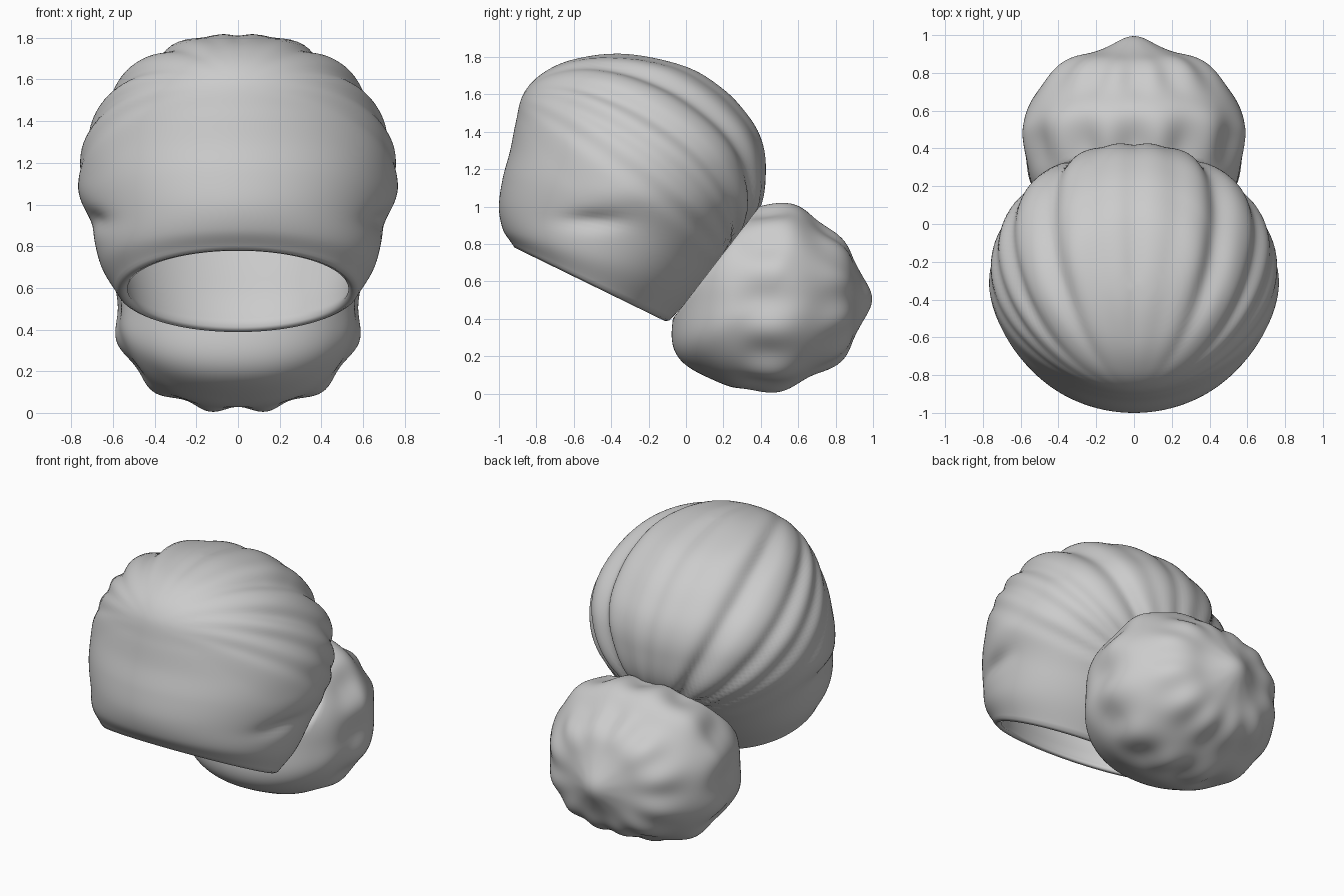
import bpy, bmesh, math
from mathutils import Vector

cube = bpy.data.objects.get("Cube")
if cube:
    bpy.data.objects.remove(cube)

grey = bpy.data.materials.new("hair grey")
grey.use_nodes = True
grey.diffuse_color = (0.6, 0.6, 0.6, 1)
grey.node_tree.nodes["Principled BSDF"].inputs["Base Color"].default_value = (0.6, 0.6, 0.6, 1)


def finish(bm, name):
    bmesh.ops.recalc_face_normals(bm, faces=bm.faces)
    mesh = bpy.data.meshes.new(name)
    bm.to_mesh(mesh)
    bm.free()
    mesh.materials.append(grey)
    mesh.shade_smooth()
    obj = bpy.data.objects.new(name, mesh)
    bpy.context.collection.objects.link(obj)
    return obj


def smoothstep(a, b, t):
    t = min(1, max(0, (t - a) / (b - a)))
    return t * t * (3 - 2 * t)


def bump(t, centre, width):
    return math.exp(-((t - centre) / width) ** 2)


def catmull(a, b, c, d, t):
    return [q + 0.5 * t * (r - p + t * (2 * p - 5 * q + 4 * r - s + t * (3 * (q - r) + s - p)))
            for p, q, r, s in zip(a, b, c, d)]


# Hair cap: tilted oval rings as front y, front z, back y, back z, half width
RINGS = [
    (-0.93, 0.80, -0.09, 0.39, 0.58),
    (-0.98, 0.88, 0.07, 0.56, 0.66),
    (-1.00, 1.00, 0.26, 0.80, 0.705),
    (-0.98, 1.15, 0.39, 1.00, 0.75),
    (-0.94, 1.30, 0.42, 1.20, 0.745),
    (-0.91, 1.45, 0.40, 1.35, 0.695),
    (-0.87, 1.60, 0.33, 1.48, 0.61),
    (-0.77, 1.71, 0.20, 1.62, 0.49),
    (-0.60, 1.785, 0.00, 1.74, 0.32),
    (-0.33, 1.81, -0.33, 1.81, 0.0),
]
SEGMENTS, STEPS, LIP, WALL = 160, 8, 0.05, 0.09
# Creases between locks: angle from the crown, width (degrees), depth
CREASES = [(0, 5, 0.014), (18, 5, 0.008), (38, 6, 0.045), (60, 4.5, 0.03), (73, 4, 0.02), (85, 4, 0.012)]


def smooth_rings():
    first = [2 * a - b for a, b in zip(RINGS[0], RINGS[1])]
    fy, fz, by, bz, w = RINGS[-2]
    pts = [first] + RINGS + [(by, bz, fy, fz, -w)]
    out = []
    for i in range(len(RINGS) - 1):
        out += [catmull(*pts[i:i + 4], k / STEPS) for k in range(STEPS)]
    return out


def ring_points(ring, inset=0.0):
    fy, fz, by, bz, w = ring
    front, back = Vector((0, fy, fz)), Vector((0, by, bz))
    mid, half = (front + back) / 2, (front - back) / 2
    half *= max(0.05, 1 - inset / half.length)
    w = max(0.01, w - inset)
    angles = [2 * math.pi * k / SEGMENTS for k in range(SEGMENTS)]
    return [mid + half * math.cos(a) + Vector((w * math.sin(a), 0, 0)) for a in angles]


def groom(p):
    """Swept locks that run back to the knot, and a dent over each ear."""
    y, z = p.y + 0.3, p.z - 1.1
    along, up = 0.8 * y - 0.6 * z, 0.8 * z + 0.6 * y
    phi = abs(math.degrees(math.atan2(p.x, up)))
    fade = smoothstep(-0.8, -0.35, along) * (1 - smoothstep(85, 105, phi))
    shift = fade * (0.012 - sum(d * bump(phi, a, w) for a, w, d in CREASES))
    if abs(p.x) > 0.4:
        shift -= 0.03 * bump(p.y, -0.5, 0.16) * bump(p.z, 0.92, 0.05)
        shift += 0.012 * bump(p.y, -0.4, 0.2) * bump(p.z, 1.05, 0.09)
    return p + Vector((p.x, 0.5 * y, z)).normalized() * shift


rings = smooth_rings()
bm = bmesh.new()
layers = [[groom(p) for p in ring_points(r)] for r in reversed(rings)]
# rounded lip, then the inside of the shell
drop = Vector((0, -0.43, -0.9)) * 0.012
layers.append([p + drop for p in ring_points(rings[0], LIP * 0.4)])
for i, r in enumerate(rings[::2]):
    layers.append(ring_points(r, LIP + (WALL - LIP) * smoothstep(0, 4, i)))
loops = [[bm.verts.new(p) for p in layer] for layer in layers]
for a, b in zip(loops, loops[1:]):
    for k in range(SEGMENTS):
        n = (k + 1) % SEGMENTS
        bm.faces.new((a[k], a[n], b[n], b[k]))
crown = Vector((0, -0.33, 1.81))
for loop, point in ((loops[0], groom(crown)), (loops[-1], crown - Vector((0, 0, WALL)))):
    tip = bm.verts.new(point)
    for k in range(SEGMENTS):
        bm.faces.new((tip, loop[k], loop[(k + 1) % SEGMENTS]))
finish(bm, "hair_cap")

# Knot: a boxy lumpy ball with a lip under the cap and a small nub at the back
CENTRE = Vector((0, 0.44, 0.505))
RADII = (0.585, 0.495, 0.495)
SEAM_NORMAL, SEAM = Vector((0, 0.79, -0.61)), -0.3
bm = bmesh.new()
bmesh.ops.create_icosphere(bm, subdivisions=6, radius=1)
for v in bm.verts:
    d = v.co.normalized()
    r = sum(abs(c / s) ** 2.3 for c, s in zip(d, RADII)) ** (-1 / 2.3)
    polar = math.acos(max(-1, min(1, d.y)))
    theta = math.atan2(d.x, -d.z)
    # side outline: fuller towards the nape, tucked in below the back
    side = math.degrees(math.atan2(d.z, d.y)) % 360
    r += (1 - d.x ** 2) * (0.06 * bump(side, 210, 18) - 0.035 * bump(side, 300, 22)
                           - 0.025 * bump(side, 48, 16) + 0.02 * bump(side, 72, 12))
    lobes = -math.cos(12 * theta) * math.sin(polar) ** 2
    r += lobes * (0.009 + 0.007 * math.cos(polar * 8)) * (1 - smoothstep(1.7, 2.2, polar))
    r += 0.008 * math.cos(polar * 9) * smoothstep(0.2, 0.6, polar) * (1 - smoothstep(1.7, 2.2, polar))
    r += 0.06 * bump(polar, 0, 0.22)
    p = CENTRE + d * r
    # flatten where the knot is pressed against the cap
    gap = SEAM - p.dot(SEAM_NORMAL)
    if gap > 0:
        p += SEAM_NORMAL * gap
    v.co = p
finish(bm, "hair_knot")
